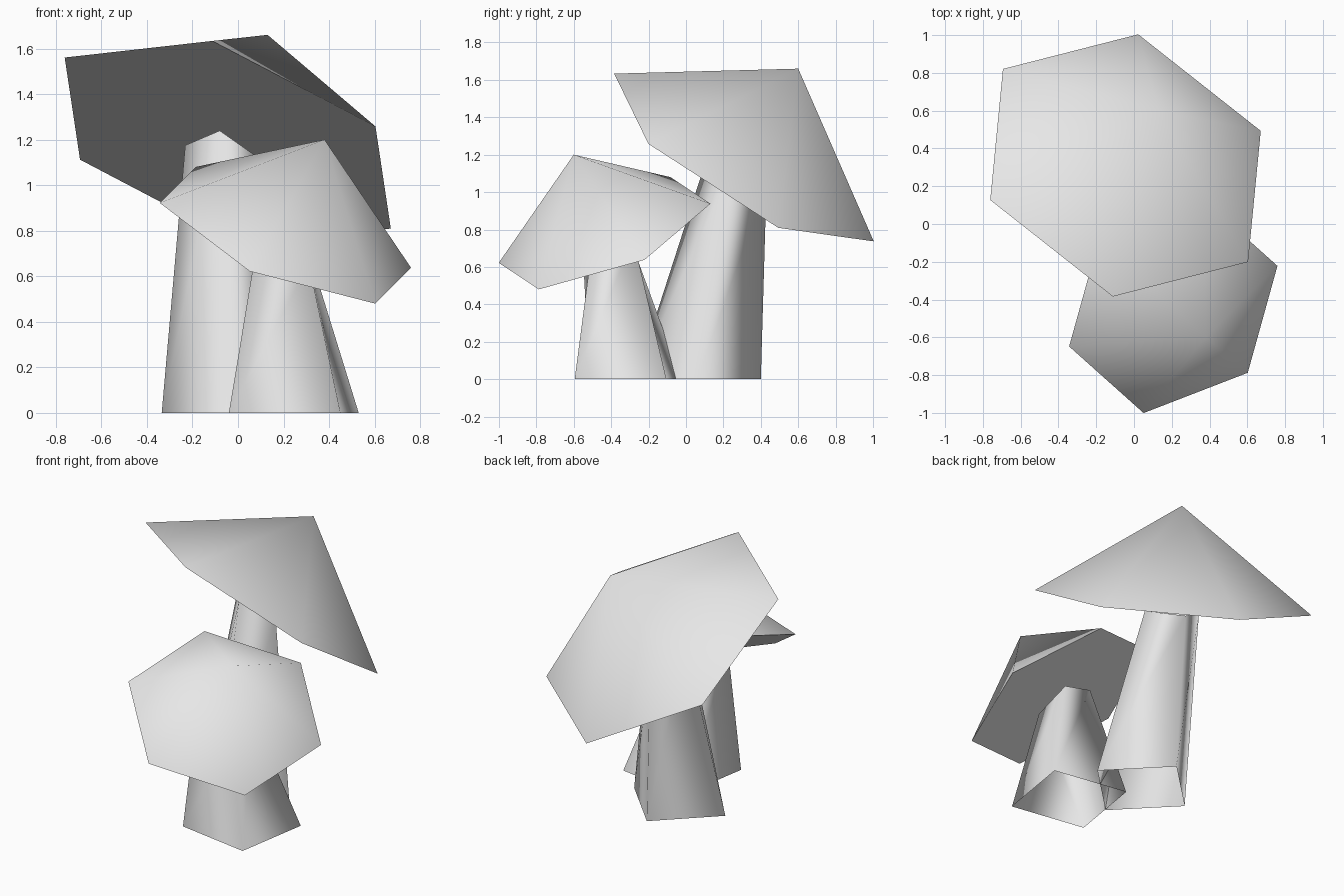
import bpy, bmesh, math
from mathutils import Vector, Matrix

cube = bpy.data.objects.get("Cube")
if cube:
    bpy.data.objects.remove(cube, do_unlink=True)

# One plain grey for everything
grey = bpy.data.materials.new("plain_grey")
grey.use_nodes = True
colour = (0.8, 0.8, 0.8, 1)
grey.diffuse_color = colour
grey.node_tree.nodes["Principled BSDF"].inputs["Base Color"].default_value = colour


def ring(bm, centre, axis, spoke, sides):
    """Regular polygon of vertices around an axis, starting at the spoke."""
    axis = Vector(axis).normalized()
    spoke = Vector(spoke)
    spoke -= axis * spoke.dot(axis)
    return [bm.verts.new(Vector(centre) + Matrix.Rotation(math.tau * i / sides, 3, axis) @ spoke)
            for i in range(sides)]


def finish(bm, name):
    mesh = bpy.data.meshes.new(name)
    bm.to_mesh(mesh)
    bm.free()
    mesh.materials.append(grey)
    obj = bpy.data.objects.new(name, mesh)
    bpy.context.collection.objects.link(obj)


def make_cap(name, centre, apex, spoke):
    """Tilted six-sided cone with a flat underside."""
    bm = bmesh.new()
    rim = ring(bm, centre, Vector(apex) - Vector(centre), spoke, 6)
    tip = bm.verts.new(apex)
    for a, b in zip(rim, rim[1:] + rim[:1]):
        bm.faces.new((a, b, tip)).smooth = True
    bm.faces.new(rim[::-1])
    finish(bm, name)


def make_stem(name, foot, foot_spoke, top, axis, top_spoke):
    """Open four-sided tapering tube, flat on the ground and tilted at the top."""
    bm = bmesh.new()
    low = ring(bm, foot, (0, 0, 1), foot_spoke, 4)
    high = ring(bm, top, axis, top_spoke, 4)
    for i in range(4):
        j = (i + 1) % 4
        bm.faces.new((low[i], low[j], high[j], high[i])).smooth = True
    finish(bm, name)


# Tall mushroom at the back
make_cap("tall_cap", (-0.045, 0.31, 1.185), (0.13, 0.6, 1.66), (-0.065, -0.69, 0.455))
make_stem("tall_stem", (0, 0.065, 0), (-0.005, -0.335, 0),
          (-0.06, 0.28, 1.14), (0.175, 0.29, 0.475), (-0.02, -0.15, 0.1))

# Short mushroom at the front
make_cap("short_cap", (0.208, -0.435, 0.78), (0.38, -0.6, 1.2), (-0.158, -0.565, -0.16))
make_stem("short_stem", (0.245, -0.31, 0), (0.205, -0.285, 0),
          (0.19, -0.418, 0.737), (0.172, -0.165, 0.42), (0.122, -0.092, -0.086))
